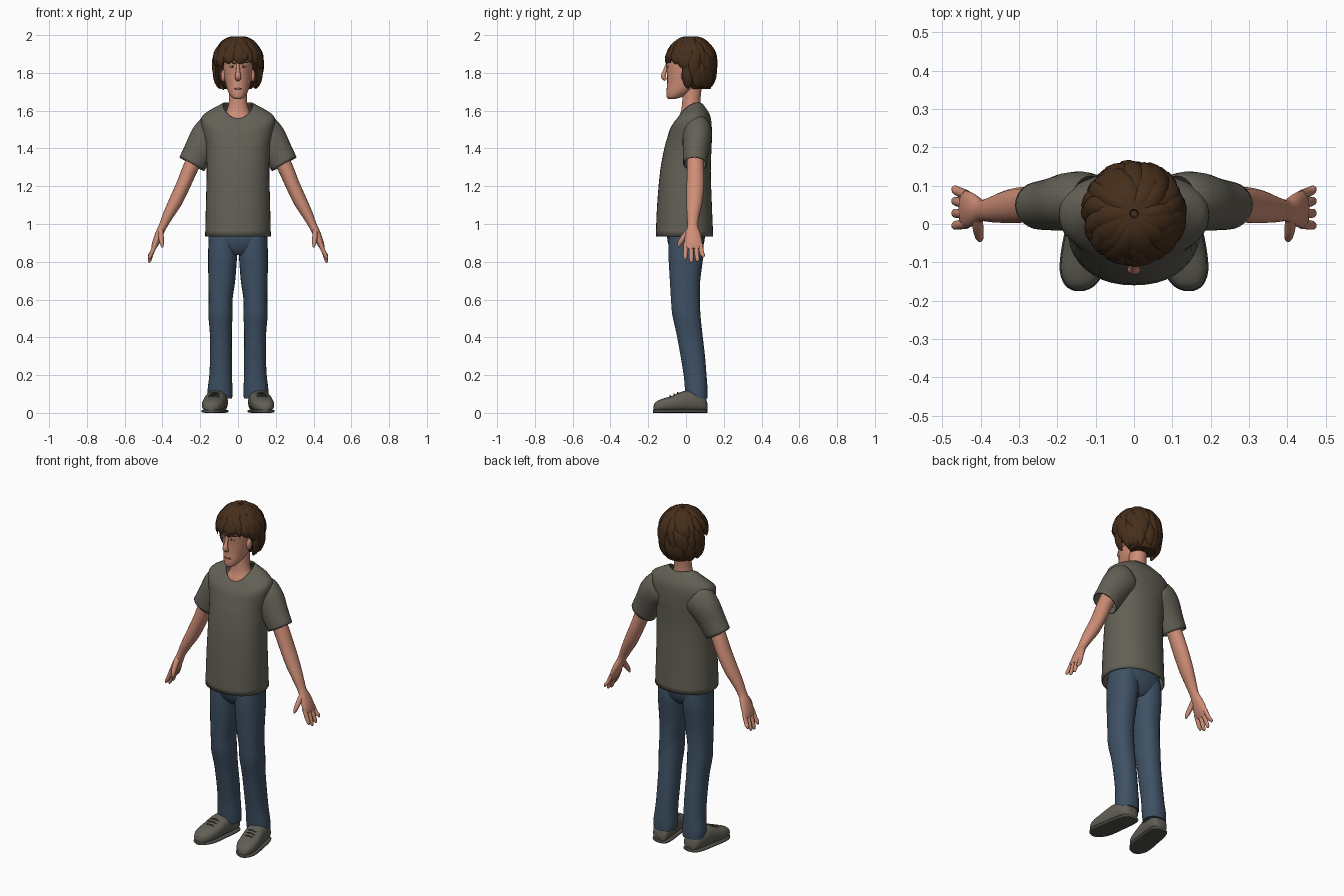
import bpy, bmesh, math, random
from mathutils import Vector

if "Cube" in bpy.data.objects:
    bpy.data.objects.remove(bpy.data.objects["Cube"])

random.seed(4)


def material(name, rgb):
    m = bpy.data.materials.new(name)
    m.diffuse_color = (*rgb, 1)
    m.use_nodes = True
    m.node_tree.nodes["Principled BSDF"].inputs["Base Color"].default_value = m.diffuse_color
    return m


SKIN = material("skin", (0.62, 0.27, 0.185))
SHIRT = material("shirt_grey", (0.125, 0.118, 0.092))
DENIM = material("denim_blue", (0.048, 0.082, 0.128))
HAIR = material("hair_brown", (0.062, 0.028, 0.011))
SHOE = material("shoe_grey", (0.12, 0.115, 0.092))
SOLE = material("sole_grey", (0.08, 0.078, 0.066))
LIP = material("lip_brown", (0.33, 0.12, 0.085))
EYE = material("eye_pale", (0.62, 0.56, 0.5))


def smooth_rows(rows, steps):
    """Catmull-Rom interpolation of rows of numbers."""
    out = []
    for i in range(len(rows) - 1):
        p0, p1 = rows[max(i - 1, 0)], rows[i]
        p2, p3 = rows[i + 1], rows[min(i + 2, len(rows) - 1)]
        for k in range(steps):
            t = k / steps
            out.append([0.5 * (2 * b + (c - a) * t + (2 * a - 5 * b + 4 * c - d) * t * t
                               + (3 * b - a - 3 * c + d) * t ** 3)
                        for a, b, c, d in zip(p0, p1, p2, p3)])
    out.append(list(rows[-1]))
    return out


def skin_rings(bm, rings, cap=True):
    loops = [[bm.verts.new(p) for p in ring] for ring in rings]
    n = len(loops[0])
    for a, b in zip(loops, loops[1:]):
        for i in range(n):
            j = (i + 1) % n
            bm.faces.new((a[i], a[j], b[j], b[i]))
    if cap:
        bm.faces.new(loops[0][::-1])
        bm.faces.new(loops[-1])


def circle(n, power=2.0):
    for i in range(n):
        a = 2 * math.pi * i / n
        c, s = math.cos(a), math.sin(a)
        yield (math.copysign(abs(c) ** (2 / power), c),
               math.copysign(abs(s) ** (2 / power), s))


def stack(bm, rows, n=28, power=2.0, steps=4, cap=True):
    """Level rings: x, y, z, rx, ry, back lift, side lift."""
    rows = [tuple(r) + (0,) * (7 - len(r)) for r in rows]
    skin_rings(bm, [[(x + rx * c, y + ry * s, z + lift * s + side * c * c)
                     for c, s in circle(n, power)]
                    for x, y, z, rx, ry, lift, side in smooth_rows(rows, steps)], cap)


def tube(bm, rows, n=14, steps=3, ref=(0, 1, 0), cap=True):
    """Rings square to a path: x, y, z, radius across ref, radius along ref."""
    rows = smooth_rows(rows, steps)
    pts = [Vector(r[:3]) for r in rows]
    rings = []
    for i, r in enumerate(rows):
        t = (pts[min(i + 1, len(pts) - 1)] - pts[max(i - 1, 0)]).normalized()
        u = Vector(ref).cross(t).normalized()
        v = t.cross(u)
        ru, rv = max(r[3], 0.001), max(r[4], 0.001)
        rings.append([pts[i] + u * ru * c + v * rv * s for c, s in circle(n)])
    skin_rings(bm, rings, cap)


def ball(bm, centre, radii):
    made = bmesh.ops.create_uvsphere(bm, u_segments=14, v_segments=8, radius=1)
    for v in made["verts"]:
        v.co = Vector(centre) + Vector([a * b for a, b in zip(v.co, radii)])


def finish(bm, name, mat, mirror=False, thick=0):
    bmesh.ops.recalc_face_normals(bm, faces=bm.faces)
    me = bpy.data.meshes.new(name)
    bm.to_mesh(me)
    bm.free()
    me.materials.append(mat)
    ob = bpy.data.objects.new(name, me)
    bpy.context.collection.objects.link(ob)
    bpy.ops.object.select_all(action='DESELECT')
    ob.select_set(True)
    bpy.context.view_layer.objects.active = ob
    bpy.ops.object.shade_smooth_by_angle(angle=math.radians(50))
    if thick:
        ob.modifiers.new("thickness", 'SOLIDIFY').thickness = thick
    if mirror:
        ob.modifiers.new("mirror", 'MIRROR').use_mirror_merge = False
    return ob


# Shirt body, open at the hem and neck
bm = bmesh.new()
stack(bm, [(0, -.008, .935, .174, .152), (0, -.008, 1.1, .17, .145),
           (0, -.003, 1.28, .166, .134), (0, .01, 1.4, .17, .125, 0, .01),
           (0, .018, 1.45, .183, .119, 0, .02), (0, .025, 1.51, .195, .111, .01, .05),
           (0, .03, 1.557, .15, .096, .022, .043), (0, .022, 1.597, .08, .067, .038, .035)],
      n=40, power=2.2, cap=False)
finish(bm, "shirt_body", SHIRT, thick=.006)

# Sleeves
bm = bmesh.new()
tube(bm, [(.11, .06, 1.505, .088, .07), (.135, .06, 1.485, .094, .077),
          (.168, .058, 1.45, .09, .076), (.205, .052, 1.388, .081, .069),
          (.245, .048, 1.317, .075, .063)], n=24, steps=4, cap=False)
finish(bm, "sleeve", SHIRT, mirror=True, thick=.006)

# Arms with palm, fingers and thumb
bm = bmesh.new()
tube(bm, [(.2, .05, 1.4, .045, .045), (.25, .05, 1.3, .041, .045),
          (.288, .05, 1.21, .038, .047), (.33, .045, 1.12, .036, .043),
          (.368, .038, 1.05, .029, .034), (.397, .035, .99, .022, .028),
          (.418, .037, .945, .021, .041), (.438, .038, .895, .018, .049),
          (.448, .038, .868, .011, .043)], n=18)
finish(bm, "arm", SKIN, mirror=True)

bm = bmesh.new()
for y0, y1, tip in ((0, -.004, .812), (.027, .028, .795), (.053, .06, .8), (.076, .09, .822)):
    tube(bm, [(.437, y0, .895, .012, .013), (.455, (y0 + y1) / 2, .85, .011, .0125),
              (.468, y1, tip + .012, .009, .011), (.471, y1, tip, .003, .004)], n=10)
tube(bm, [(.408, .02, .965, .014, .018), (.407, -.012, .93, .014, .016),
          (.403, -.034, .897, .011, .012), (.4, -.043, .877, .004, .004)], n=10)
finish(bm, "fingers", SKIN, mirror=True)

# Jeans: hips and legs
bm = bmesh.new()
stack(bm, [(0, 0, .835, .06, .06), (0, 0, .87, .14, .085),
           (0, 0, .93, .157, .1), (0, 0, 1.02, .15, .09)], n=32, power=2.3)
finish(bm, "jeans_hips", DENIM)

bm = bmesh.new()
stack(bm, [(.095, .058, .075, .064, .057), (.095, .055, .12, .066, .06),
           (.092, .048, .2, .06, .061), (.09, .036, .3, .058, .065),
           (.091, .018, .42, .058, .069), (.093, .002, .52, .064, .075),
           (.092, -.003, .6, .063, .077), (.086, -.005, .7, .071, .081),
           (.081, 0, .85, .077, .094), (.08, 0, .94, .074, .09)], n=26, power=2.2)
finish(bm, "jeans_leg", DENIM, mirror=True)

# Shoes: distance along the foot, half width, height
foot = [(.113, .02, .05), (.1, .045, .085), (.05, .056, .118), (-.015, .058, .115),
        (-.075, .06, .09), (-.125, .055, .075), (-.16, .036, .058), (-.173, .012, .035)]
for name, mat, grow, sole in (("shoe", SHOE, 1, False), ("shoe_sole", SOLE, 1.05, True)):
    bm = bmesh.new()
    rings = []
    for y, w, h in smooth_rows(foot, 4):
        cx = .1 + (.113 - y) * .15
        h = .018 if sole else h
        z0 = 0 if sole else .006
        rings.append([(cx + w * grow * c, y * (1.01 if sole else 1), z0 + (h - z0) * (s + 1) / 2)
                      for c, s in circle(22, 4 if sole else 2.5)])
    skin_rings(bm, rings)
    finish(bm, name, mat, mirror=True)

# Shoe laces
bm = bmesh.new()
for y, z in ((-.04, .108), (-.06, .1), (-.08, .091)):
    cx = .1 + (.113 - y) * .15
    tube(bm, [(cx - .028, y, z - .008, .004, .004), (cx, y - .004, z, .004, .004),
              (cx + .028, y, z - .008, .004, .004)], n=6)
finish(bm, "shoe_laces", SOLE, mirror=True)

# Neck and head
bm = bmesh.new()
stack(bm, [(0, .022, 1.52, .1, .066), (0, .02, 1.56, .08, .06),
           (0, .026, 1.6, .06, .052), (0, .028, 1.65, .048, .048), (0, .035, 1.74, .048, .05)])
finish(bm, "neck", SKIN)

bm = bmesh.new()
stack(bm, [(0, -.075, 1.662, .016, .018), (0, -.062, 1.672, .034, .04),
           (0, -.036, 1.7, .052, .068), (0, -.01, 1.74, .065, .09),
           (0, 0, 1.79, .074, .1), (0, .004, 1.85, .079, .109),
           (0, .01, 1.9, .079, .108), (0, .015, 1.95, .06, .08)])
finish(bm, "head", SKIN)

bm = bmesh.new()
tube(bm, [(0, -.1, 1.845, .008, .008), (0, -.113, 1.805, .011, .011),
          (0, -.12, 1.78, .013, .017), (0, -.106, 1.763, .008, .013)], n=12, ref=(1, 0, 0))
finish(bm, "nose", SKIN)

bm = bmesh.new()
ball(bm, (.078, -.006, 1.785), (.013, .02, .032))
finish(bm, "ear", SKIN, mirror=True)

# Face details
bm = bmesh.new()
ball(bm, (0, -.099, 1.717), (.023, .005, .005))
finish(bm, "mouth", LIP)
bm = bmesh.new()
ball(bm, (.031, -.097, 1.833), (.014, .005, .006))
finish(bm, "eye", EYE, mirror=True)
bm = bmesh.new()
ball(bm, (.03, -.1, 1.833), (.0055, .004, .0055))
finish(bm, "iris", HAIR, mirror=True)
bm = bmesh.new()
tube(bm, [(.012, -.104, 1.847, .004, .004), (.032, -.1, 1.856, .005, .004),
          (.052, -.085, 1.854, .002, .003)], n=8)
finish(bm, "eyebrow", HAIR, mirror=True)

# Hair: a cap under layers of tapered locks
bm = bmesh.new()
stack(bm, [(0, .075, 1.715, .07, .055), (0, .068, 1.76, .1, .076),
           (0, .06, 1.82, .112, .087), (0, .036, 1.865, .114, .109),
           (0, .026, 1.9, .114, .122), (0, .026, 1.94, .096, .106),
           (0, .026, 1.972, .06, .07), (0, .026, 1.982, .02, .02)])
finish(bm, "hair_cap", HAIR)

bm = bmesh.new()
for start, end, count in ((.08, 1.15, 13), (.5, 1.65, 18), (1.0, 2.1, 19), (1.5, 2.5, 19)):
    for i in range(count):
        a0 = 2 * math.pi * (i + random.uniform(0, .5)) / count
        limit = 1.6 if math.sin(a0) < -.6 else 1.8 if math.sin(a0) < -.2 else 9
        if start > limit - .5:
            continue
        t1 = min(end + random.uniform(-.1, .15), limit + random.uniform(-.1, .05))
        drift = random.uniform(-.1, .4)
        width = random.uniform(.024, .034)
        rows = []
        for s, taper in ((0, .6), (.3, 1), (.6, 1), (.85, .65), (1, .08)):
            t, a = start + (t1 - start) * s, a0 + drift * s
            out = math.sin(t) if t < math.pi / 2 else math.sin(t) ** .5
            out *= 1 + .05 * math.sin(math.pi * s) + .1 * s ** 3
            rows.append((.117 * out * math.cos(a), .027 + .119 * out * math.sin(a),
                         1.855 + (.131 if t < math.pi / 2 else .165) * math.cos(t),
                         .014 * taper, width * taper))
        tube(bm, rows, n=8, steps=3, ref=(-math.sin(a0), math.cos(a0), 0))
finish(bm, "hair_locks", HAIR)
